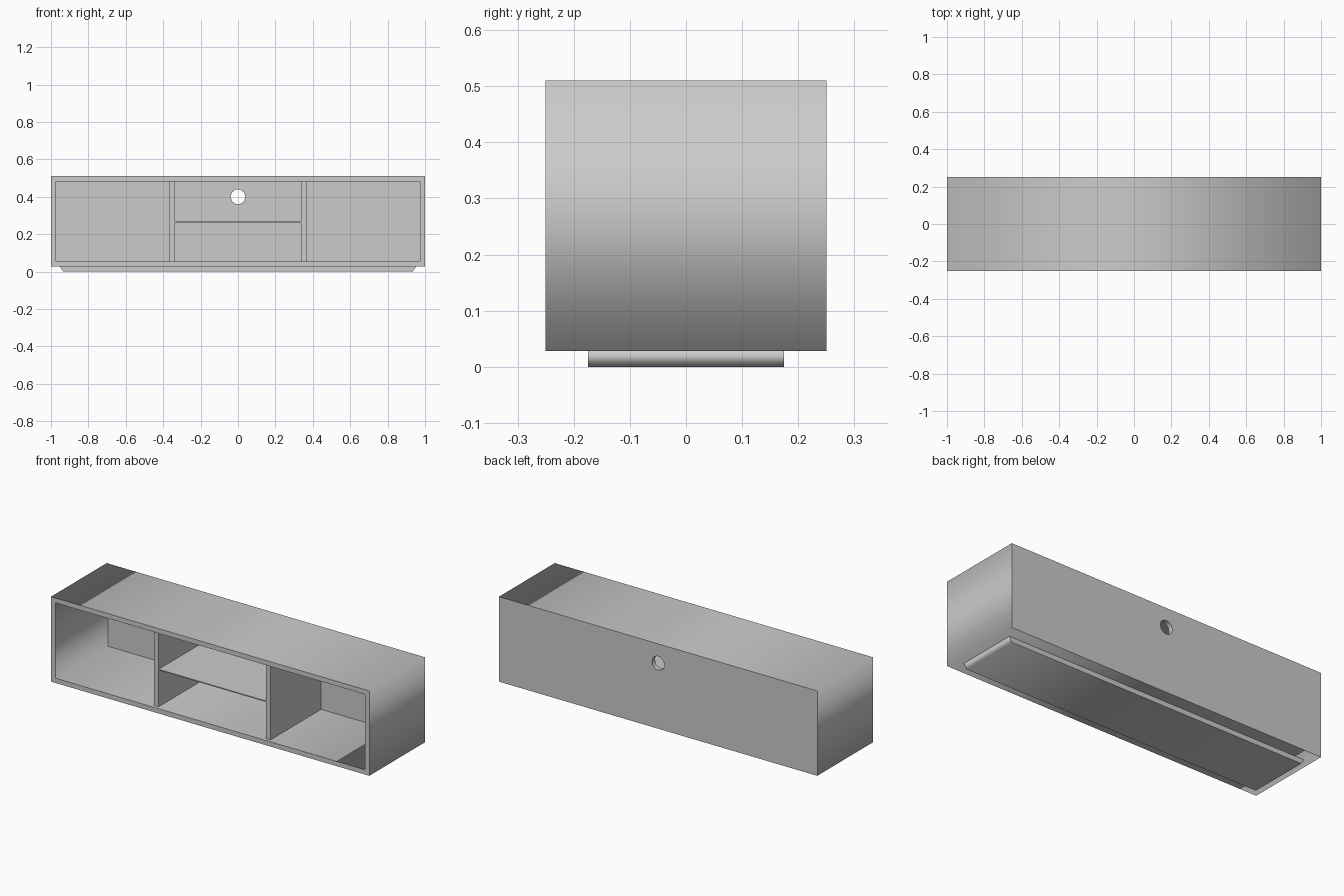
import bpy
from math import sin, cos, pi, radians

if "Cube" in bpy.data.objects:
    bpy.data.objects.remove(bpy.data.objects["Cube"])

T = 0.027                      # board thickness
Z0, Z1 = 0.028, 0.51           # cabinet bottom and top
FRONT, BACK = -0.25, 0.25
INNER_BACK = BACK - T


def rect(x, z0, z1):
    return [(-x, z0), (x, z0), (x, z1), (-x, z1)]


def slab(name, loops, y0, y1):
    """Extrude x/z outlines (later loops are holes) from y0 to y1."""
    cu = bpy.data.curves.new(name, 'CURVE')
    cu.dimensions = '2D'
    cu.fill_mode = 'BOTH'
    cu.extrude = (y1 - y0) / 2
    for pts in loops:
        sp = cu.splines.new('POLY')
        sp.points.add(len(pts) - 1)
        for p, (x, z) in zip(sp.points, pts):
            p.co = (x, z, 0, 1)
        sp.use_cyclic_u = True
    ob = bpy.data.objects.new(name, cu)
    ob.location.y = (y0 + y1) / 2
    ob.rotation_euler.x = radians(90)
    bpy.context.collection.objects.link(ob)
    bpy.ops.object.select_all(action='DESELECT')
    ob.select_set(True)
    bpy.context.view_layer.objects.active = ob
    bpy.ops.object.convert(target='MESH')
    return bpy.context.object


def box(name, x0, x1, y0, y1, z0, z1):
    bpy.ops.mesh.primitive_cube_add(
        size=1, location=((x0 + x1) / 2, (y0 + y1) / 2, (z0 + z1) / 2))
    ob = bpy.context.object
    ob.name = name
    ob.scale = (x1 - x0, y1 - y0, z1 - z0)
    return ob


# open cabinet shell
outer = rect(1, Z0, Z1)
slab("cabinet_frame", [outer, rect(1 - T, Z0 + T, Z1 - T)], FRONT, INNER_BACK)

# back panel with round cable hole
hole = [(0.04 * cos(2 * pi * i / 10), 0.40 + 0.04 * sin(2 * pi * i / 10))
        for i in range(10)]
slab("back_panel", [outer, hole], INNER_BACK, BACK)

# plinth with sloped ends
slab("plinth", [[(-0.935, 0), (0.935, 0), (0.953, Z0), (-0.953, Z0)]],
     -0.175, 0.175)

# upright dividers, set slightly back from the front
for side, s in (("left", -1), ("right", 1)):
    xs = sorted((s * 0.337, s * 0.366))
    box(side + "_divider", *xs, FRONT + 0.02, INNER_BACK, Z0 + T, Z1 - T)

# thin middle shelf
box("middle_shelf", -0.337, 0.337, FRONT + 0.02, INNER_BACK, 0.262, 0.268)
